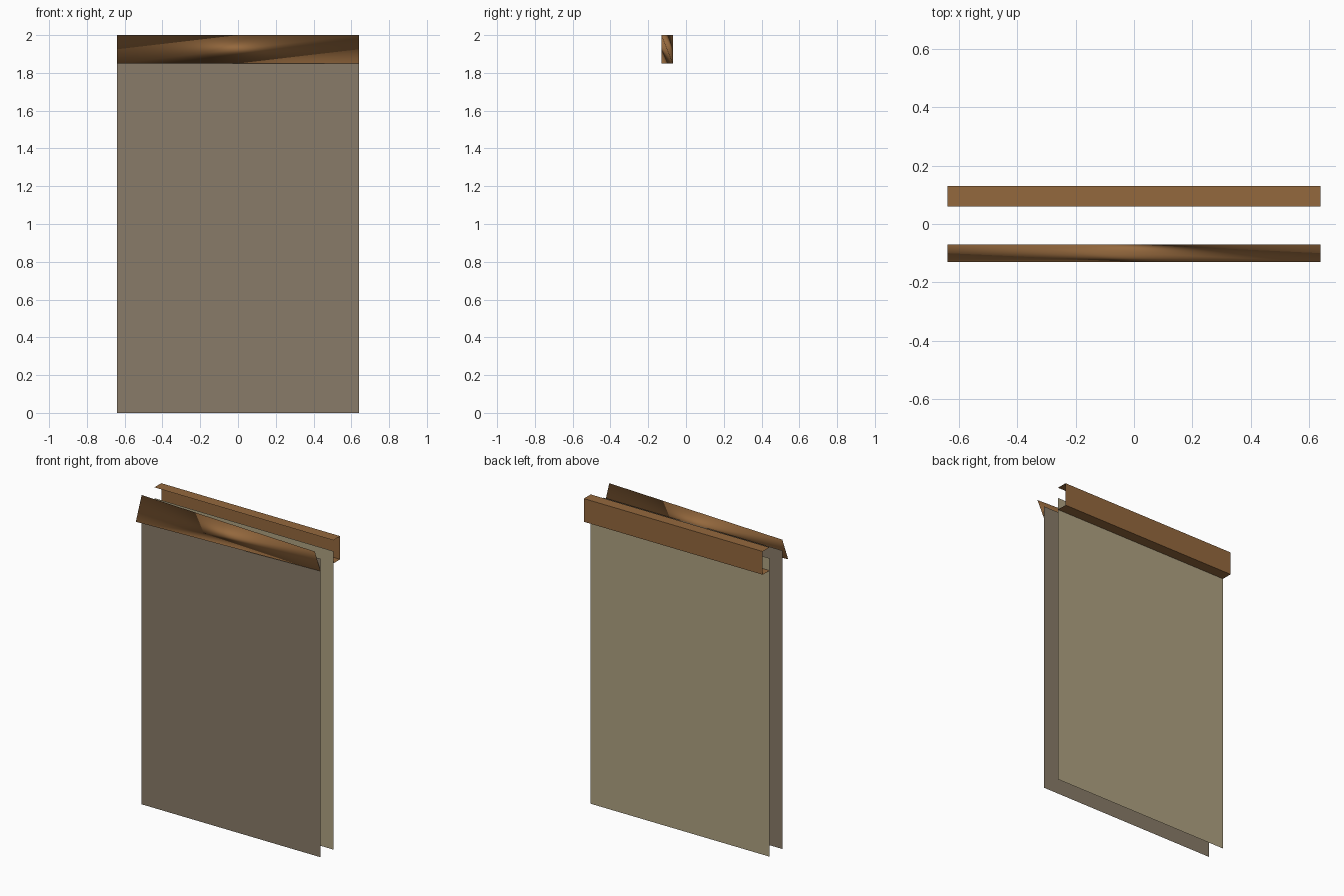
import bpy

if "Cube" in bpy.data.objects:
    bpy.data.objects.remove(bpy.data.objects["Cube"])

HALF = 0.64                      # half width of every part
RAIL_LOW, RAIL_TOP = 1.85, 2.0   # height range of both rails
SHEET_TOP = 1.93                 # sheets tuck up behind the rails


def material(name, rgb):
    """Flat colour given as 0-255 sRGB, stored as linear."""
    def lin(c):
        c /= 255
        return c / 12.92 if c <= 0.04045 else ((c + 0.055) / 1.055) ** 2.4
    m = bpy.data.materials.new(name)
    m.diffuse_color = (*[lin(c) for c in rgb], 1)
    m.use_nodes = True
    m.node_tree.nodes["Principled BSDF"].inputs["Base Color"].default_value = m.diffuse_color
    return m


def part(name, verts, faces, mat, smooth=False):
    me = bpy.data.meshes.new(name)
    me.from_pydata(verts, [], faces)
    me.materials.append(mat)
    for p in me.polygons:
        p.use_smooth = smooth
    ob = bpy.data.objects.new(name, me)
    bpy.context.collection.objects.link(ob)
    return ob


def extrude_profile(name, profile, mat):
    """Sweep an open y-z profile along the full width as a thin shell."""
    verts = [(x, y, z) for y, z in profile for x in (-HALF, HALF)]
    faces = [(2 * i, 2 * i + 1, 2 * i + 3, 2 * i + 2)
             for i in range(len(profile) - 1)]
    return part(name, verts, faces, mat)


wood = material("brown wood", (148, 104, 61))
light_cloth = material("light beige cloth", (175, 162, 129))
dark_cloth = material("dark beige cloth", (137, 123, 104))

# Hanging sheets, single-layer
extrude_profile("front_sheet", [(-0.07, 0), (-0.07, SHEET_TOP)], dark_cloth)
extrude_profile("back_sheet", [(0.06, SHEET_TOP), (0.06, 0)], light_cloth)

# Back rail: C-shaped channel open to the front and at the ends
extrude_profile("back_rail", [(0.06, RAIL_LOW), (0.13, RAIL_LOW),
                              (0.13, RAIL_TOP), (0.06, RAIL_TOP)], wood)

# Front rail: twisted four-cornered wedge, smooth shaded
corners = [(-HALF, -0.07, RAIL_TOP), (HALF, -0.13, RAIL_TOP),
           (HALF, -0.07, RAIL_LOW), (-HALF, -0.13, RAIL_LOW)]
part("front_rail", corners,
     [(0, 3, 1), (1, 3, 2), (0, 1, 2), (0, 2, 3)], wood, smooth=True)
